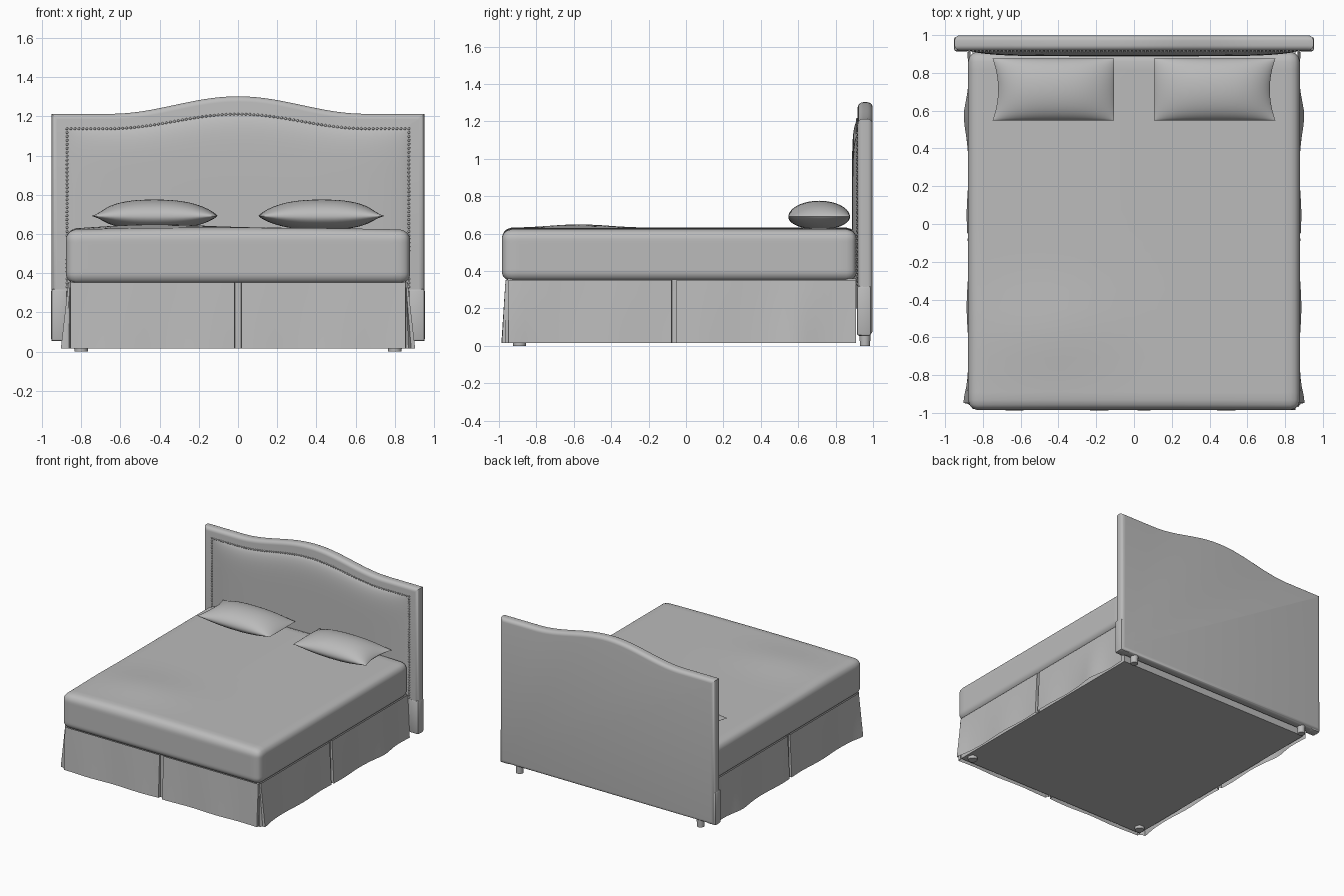
import bpy, bmesh, math
from mathutils import Vector

if "Cube" in bpy.data.objects:
    bpy.data.objects.remove(bpy.data.objects["Cube"])

grey = bpy.data.materials.new("grey_fabric")
grey.diffuse_color = (0.5, 0.5, 0.5, 1)
grey.use_nodes = True
grey.node_tree.nodes["Principled BSDF"].inputs["Base Color"].default_value = grey.diffuse_color


def finish(name, bm, angle=40):
    """Turn a bmesh into a named, smooth-shaded object."""
    bmesh.ops.recalc_face_normals(bm, faces=bm.faces)
    me = bpy.data.meshes.new(name)
    bm.to_mesh(me)
    bm.free()
    me.materials.append(grey)
    ob = bpy.data.objects.new(name, me)
    bpy.context.collection.objects.link(ob)
    bpy.ops.object.select_all(action='DESELECT')
    ob.select_set(True)
    bpy.context.view_layer.objects.active = ob
    bpy.ops.object.shade_smooth_by_angle(angle=math.radians(angle))
    return ob


def grid(bm, nu, nv, fn):
    """Quad sheet from fn(u, v), u and v in -1..1, packed denser at the rims."""
    ease = lambda i, n: math.sin((2 * i / n - 1) * math.pi / 2)
    vs = [[bm.verts.new(fn(ease(i, nu), ease(j, nv))) for j in range(nv + 1)]
          for i in range(nu + 1)]
    for i in range(nu):
        for j in range(nv):
            bm.faces.new((vs[i][j], vs[i + 1][j], vs[i + 1][j + 1], vs[i][j + 1]))


def box(name, lo, hi, r=0.0):
    bm = bmesh.new()
    bmesh.ops.create_cube(bm, size=1)
    lo, hi = Vector(lo), Vector(hi)
    for v in bm.verts:
        v.co = (lo + hi) / 2 + v.co * (hi - lo)
    if r:
        bmesh.ops.bevel(bm, geom=bm.edges[:], offset=r, segments=2, profile=0.5, affect='EDGES')
    return finish(name, bm)


def foot(name, x, y, r, h):
    bm = bmesh.new()
    bmesh.ops.create_cone(bm, cap_ends=True, segments=20, radius1=r * 0.9, radius2=r, depth=h)
    bmesh.ops.translate(bm, verts=bm.verts, vec=(x, y, h / 2))
    finish(name, bm)


def arch(x):
    """Camel-back curve, 1 in the middle and 0 at the shoulders."""
    return 0.5 * (1 + math.cos(math.pi * min(abs(x) / 0.65, 1)))


# Headboard: camel-back outline, extruded, front and back rims rounded
bm = bmesh.new()
xs = [-0.95 + 1.9 * i / 60 for i in range(61)]
outline = [(x, 1.213 + 0.089 * arch(x)) for x in xs] + [(0.95, 0.055), (-0.95, 0.055)]
front = [bm.verts.new((x, 0.918, z)) for x, z in outline]
back = [bm.verts.new((x, 0.998, z)) for x, z in outline]
bm.faces.new(front)
bm.faces.new(back[::-1])
n = len(outline)
for i in range(n):
    bm.faces.new((front[i], back[i], back[(i + 1) % n], front[(i + 1) % n]))
bmesh.ops.recalc_face_normals(bm, faces=bm.faces)
rims = [e for e in bm.edges if abs(e.verts[0].co.y - e.verts[1].co.y) < 1e-4]
bmesh.ops.bevel(bm, geom=rims, offset=0.028, segments=5, profile=0.5,
                affect='EDGES', clamp_overlap=False)
finish("headboard", bm)

# Padded panel on the headboard
def panel_top(x):
    return 1.137 + 0.074 * arch(x)

def panel(u, v):
    x = 0.872 * u
    z = 0.2 + (panel_top(x) - 0.2) * (v + 1) / 2
    dome = max(0, (1 - abs(u) ** 6) * (1 - max(v, 0) ** 8)) ** 0.7
    return (x, 0.919 - 0.031 * dome, z)

bm = bmesh.new()
grid(bm, 40, 30, panel)
finish("headboard_panel", bm)

# Row of nail heads around the panel
nails = [(s * 0.872, 0.33 + 0.0202 * i) for s in (-1, 1) for i in range(40)]
nails += [(x, panel_top(x)) for x in (-0.872 + 1.744 * i / 86 for i in range(87))]
bm = bmesh.new()
for x, z in nails:
    made = bmesh.ops.create_icosphere(bm, subdivisions=1, radius=0.0075)
    bmesh.ops.translate(bm, verts=made['verts'], vec=(x, 0.916, z))
finish("nail_heads", bm, 60)

# Headboard leg covers and all feet
for s, side in ((-1, "left"), (1, "right")):
    a, b = sorted((s * 0.87, s * 0.953))
    box("headboard_leg_" + side, (a, 0.914, 0.053), (b, 0.99, 0.32), 0.012)
    foot("back_foot_" + side, s * 0.8, 0.957, 0.03, 0.07)
    foot("front_foot_" + side, s * 0.8, -0.89, 0.038, 0.05)

# Box base inside the skirt
box("bed_base", (-0.855, -0.955, 0.022), (0.855, 0.91, 0.36))

# Mattress: rounded box with a few soft swells on top
LO, HI, R = Vector((-0.878, -0.985, 0.345)), Vector((0.878, 0.912, 0.622)), 0.055
bm = bmesh.new()
bmesh.ops.create_cube(bm, size=2)
bmesh.ops.subdivide_edges(bm, edges=bm.edges[:], cuts=27, use_grid_fill=True)
for v in bm.verts:
    p = Vector([l + (h - l) * (math.sin(c * math.pi / 2) + 1) / 2
                for c, l, h in zip(v.co, LO, HI)])
    core = Vector([min(max(c, l + R), h - R) for c, l, h in zip(p, LO, HI)])
    p = core + (p - core).normalized() * R if (p - core).length > 1e-6 else p
    if p.z > 0.56:
        w = (p.z - 0.56) / 0.062
        swell = 0.02 * math.exp(-((p.x + 0.45) / 0.35) ** 2 - ((p.y + 0.57) / 0.22) ** 2)
        crown = 0.01 * (1 - (p.x / 0.88) ** 2)
        p.z += w * (swell + crown)
    v.co = p
finish("mattress", bm)

# Pillows: two bulging sheets sharing a pinched seam
for s, side in ((-1, "left"), (1, "right")):
    bm = bmesh.new()
    for h in (0.087, -0.068):
        def sheet(u, v, h=h):
            puff = max(0, 1 - abs(u) ** 2.5) ** 0.8 * max(0, 1 - v * v) ** 0.5
            pinch = 0.03 * (1 - v * v) * max(u, 0) ** 3
            droop = 0.012 * (1 - u * u)
            return (s * (0.427 + 0.322 * u - pinch), 0.712 + 0.165 * v,
                    0.692 - droop * 0.3 + h * puff)
        grid(bm, 28, 20, sheet)
    bmesh.ops.remove_doubles(bm, verts=bm.verts, dist=1e-5)
    finish("pillow_" + side, bm, 60)

# Skirt path for one half: (x, y, outward x, outward y, fold depth)
path = [(0.0, -0.965, 0, -1, 0.022), (0.016, -0.965, 0, -1, 0.022)]
path += [(0.018 + 0.837 * i / 20, -0.965, 0, -1, 0) for i in range(21)]
path += [(0.856, -0.965, 0, -1, 0.022), (0.865, -0.965, 1, -1, 0.016), (0.865, -0.95, 1, 0, 0.02)]
path += [(0.865, -0.948 + 0.87 * i / 20, 1, 0, 0) for i in range(21)]
path += [(0.865, -0.076, 1, 0, 0.022), (0.865, -0.052, 1, 0, 0.022)]
path += [(0.865, -0.05 + 0.96 * i / 22, 1, 0, 0) for i in range(23)]


def skirt_point(p, z, s):
    """Flared, gently waving cloth; the pleats stay set back."""
    x, y, ox, oy, fold = p
    t = (0.352 - z) / 0.337
    if oy:
        out = 0.018 + 0.004 * math.sin(x * 14 + s)
    else:
        out = 0.016 + 0.005 * math.sin(y * 13 + 1) + 0.016 * math.exp(-((y - 0.58) / 0.1) ** 2)
        out += 0.018 * math.exp(-((y + 0.95) / 0.07) ** 2)
    off = out * t - fold * (0.5 + 0.5 * t)
    return (s * (x + ox * off), y + oy * off, z)


levels = [0.352 - 0.337 * k / 6 for k in range(7)]
bm = bmesh.new()
for s in (-1, 1):
    rows = [[bm.verts.new(skirt_point(p, z, s)) for p in path] for z in levels]
    for r0, r1 in zip(rows, rows[1:]):
        for i in range(len(path) - 1):
            bm.faces.new((r0[i], r0[i + 1], r1[i + 1], r1[i]))
bmesh.ops.remove_doubles(bm, verts=bm.verts, dist=1e-5)
finish("bed_skirt", bm)
